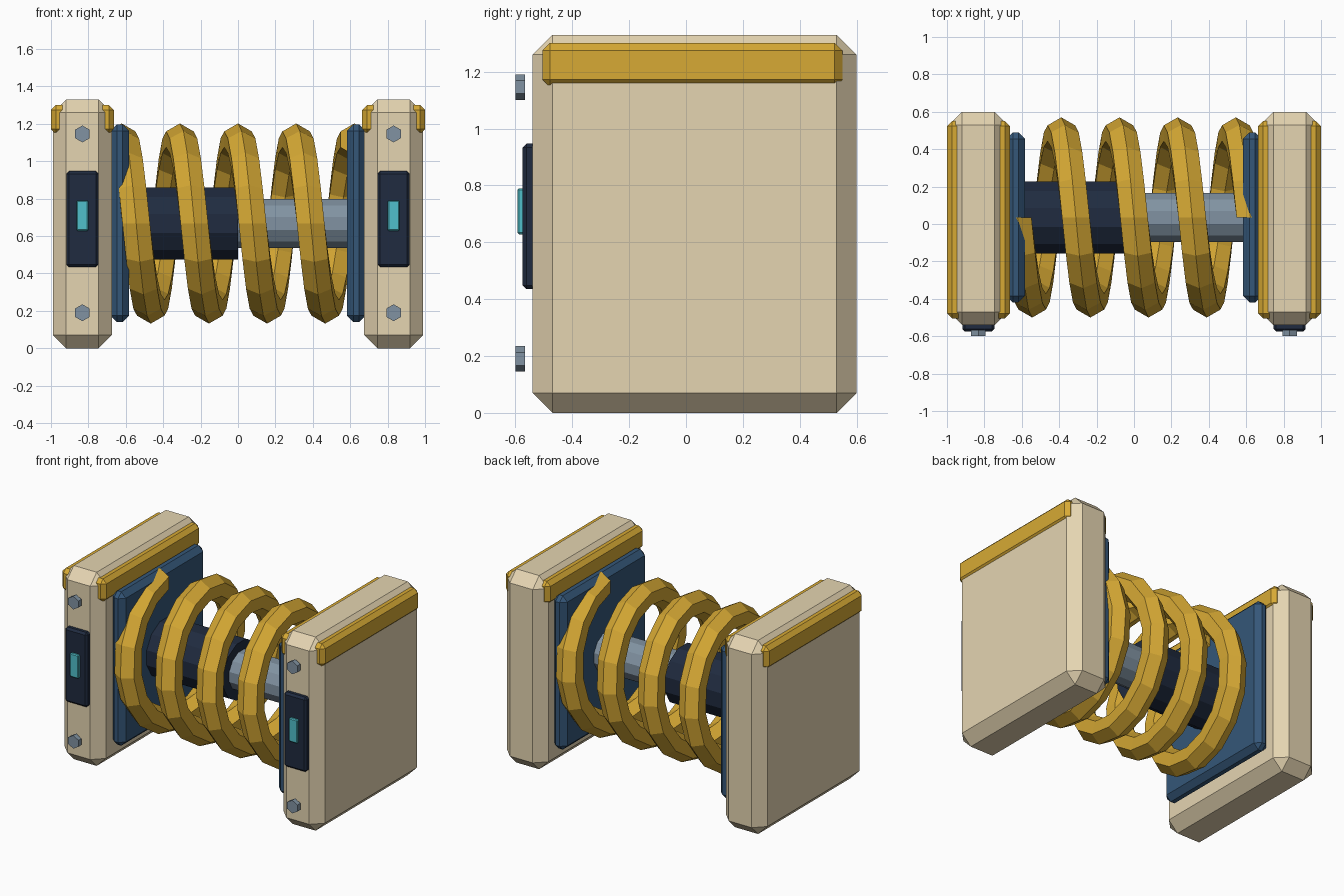
import bpy, bmesh
from math import sin, cos, pi, tau
from mathutils import Matrix, Vector

if "Cube" in bpy.data.objects:
    bpy.data.objects.remove(bpy.data.objects["Cube"])

CY, CZ = 0.035, 0.667   # spring axis


def material(name, rgb):
    m = bpy.data.materials.new(name)
    m.diffuse_color = (*rgb, 1)
    m.use_nodes = True
    m.node_tree.nodes["Principled BSDF"].inputs["Base Color"].default_value = m.diffuse_color
    return m


CREAM = material("cream", (0.78, 0.66, 0.44))
YELLOW = material("yellow", (0.68, 0.40, 0.035))
BLUE = material("blue", (0.035, 0.095, 0.19))
DARK = material("dark", (0.014, 0.024, 0.05))
STEEL = material("steel", (0.22, 0.29, 0.36))
CYAN = material("cyan", (0.08, 0.53, 0.60))


def finish(name, bm, mat):
    bmesh.ops.recalc_face_normals(bm, faces=bm.faces)
    me = bpy.data.meshes.new(name)
    bm.to_mesh(me)
    bm.free()
    me.materials.append(mat)
    ob = bpy.data.objects.new(name, me)
    bpy.context.collection.objects.link(ob)
    return ob


def box(name, lo, hi, bevel, mat):
    """Chamfered box between two corners."""
    lo, hi = Vector(lo), Vector(hi)
    bm = bmesh.new()
    bmesh.ops.create_cube(bm, size=1, matrix=Matrix.Translation((lo + hi) / 2)
                          @ Matrix.Diagonal((*(hi - lo), 1)))
    bmesh.ops.bevel(bm, geom=bm.edges[:], offset=bevel, segments=1,
                    affect='EDGES', profile=0.5)
    return finish(name, bm, mat)


def prism(name, start, end, radius, sides, spin, mat):
    """Solid prism from start to end, spun about its own axis."""
    start, end = Vector(start), Vector(end)
    axis = end - start
    bm = bmesh.new()
    rot = axis.to_track_quat('Z', 'Y').to_matrix().to_4x4()
    bmesh.ops.create_cone(bm, cap_ends=True, segments=sides, radius1=radius,
                          radius2=radius, depth=axis.length,
                          matrix=Matrix.Translation((start + end) / 2) @ rot
                          @ Matrix.Rotation(spin, 4, 'Z'))
    return finish(name, bm, mat)


def spring(name, x0, x1, turns, radius, wire, steps, mat):
    """Helix along x with a hexagonal wire, ridge facing outward."""
    bm = bmesh.new()
    n = turns * steps
    rings = []
    for i in range(n + 1):
        a = tau * i / steps
        x = x0 + (x1 - x0) * i / n
        ring = []
        for k in range(6):
            b = tau * k / 6
            r = radius + wire * cos(b)
            ring.append(bm.verts.new((x + wire * sin(b), CY - r * sin(a), CZ + r * cos(a))))
        rings.append(ring)
    for p, q in zip(rings, rings[1:]):
        for k in range(6):
            j = (k + 1) % 6
            bm.faces.new((p[k], p[j], q[j], q[k]))
    bm.faces.new(rings[0])
    bm.faces.new(rings[-1])
    return finish(name, bm, mat)


# End blocks with their fittings, one per side
for side, s in (("left", -1), ("right", 1)):
    c = s * 0.832

    def part(name, x, half, y, z, bevel, mat):
        box(f"{side}_{name}", (x - half, y[0], z[0]), (x + half, y[1], z[1]), bevel, mat)

    part("end_block", c, 0.157, (-0.54, 0.60), (0, 1.33), 0.07, CREAM)
    part("top_trim", c, 0.168, (-0.505, 0.55), (1.145, 1.302), 0.027, YELLOW)
    part("spring_plate", s * 0.633, 0.05, (-0.42, 0.49), (0.14, 1.197), 0.035, BLUE)
    part("front_panel", c, 0.086, (-0.575, -0.525), (0.435, 0.947), 0.014, DARK)
    part("indicator_light", c, 0.032, (-0.593, -0.565), (0.628, 0.79), 0.006, CYAN)
    for level, z in (("lower", 0.19), ("upper", 1.146)):
        prism(f"{side}_{level}_bolt", (c, -0.60, z), (c, -0.567, z), 0.045, 6, 0, STEEL)

# Piston sleeve and rod
prism("piston_sleeve", (-0.62, CY, CZ), (0.0, CY, CZ), 0.2, 12, pi / 12, DARK)
prism("piston_rod", (-0.05, CY, CZ), (0.62, CY, CZ), 0.135, 12, pi / 12, STEEL)

# Coil spring
spring("coil_spring", -0.622, 0.622, 4, 0.45, 0.085, 16, YELLOW)
